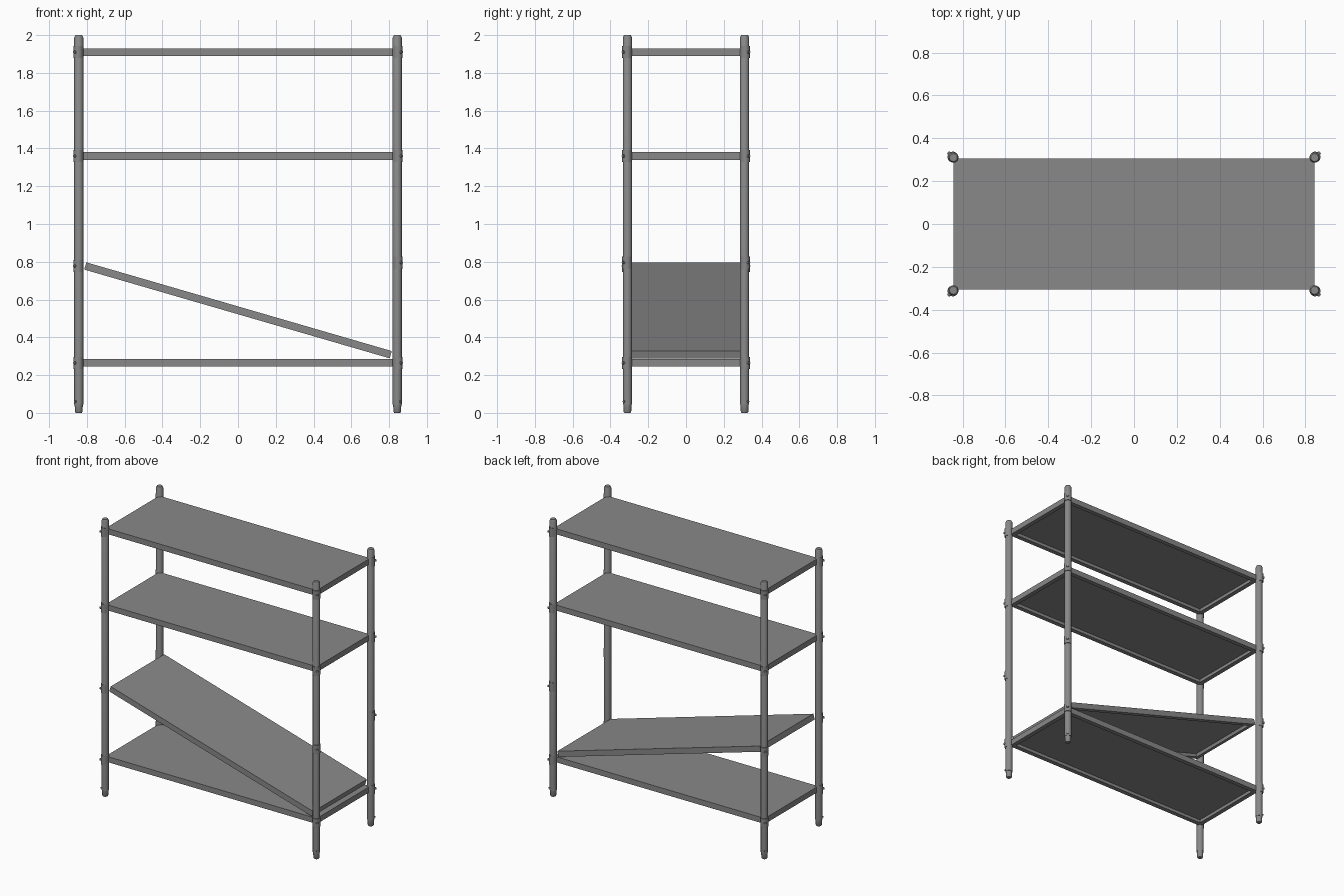
import bpy, bmesh, math
from mathutils import Matrix, Vector

cube = bpy.data.objects.get("Cube")
if cube:
    bpy.data.objects.remove(cube, do_unlink=True)

steel = bpy.data.materials.new("grey steel")
steel.use_nodes = True
steel.diffuse_color = (0.25, 0.25, 0.25, 1)
steel.node_tree.nodes["Principled BSDF"].inputs["Base Color"].default_value = steel.diffuse_color

POST_X, POST_Y, POST_R = 0.843, 0.31, 0.024
SHELF_SIZE = (1.684, 0.61, 0.04)


def finish(bm, name, smooth=True):
    bmesh.ops.recalc_face_normals(bm, faces=bm.faces)
    mesh = bpy.data.meshes.new(name)
    bm.to_mesh(mesh)
    bm.free()
    mesh.materials.append(steel)
    obj = bpy.data.objects.new(name, mesh)
    bpy.context.collection.objects.link(obj)
    if smooth:
        bpy.ops.object.select_all(action="DESELECT")
        obj.select_set(True)
        bpy.context.view_layer.objects.active = obj
        bpy.ops.object.shade_smooth_by_angle(angle=math.radians(35))
    return obj


def lathe(name, profile, centre):
    """Revolve (radius, height) pairs about a vertical axis."""
    bm = bmesh.new()
    verts = [bm.verts.new((r, 0, z)) for r, z in profile]
    edges = [bm.edges.new(pair) for pair in zip(verts, verts[1:])]
    bmesh.ops.spin(bm, geom=verts + edges, axis=(0, 0, 1), cent=(0, 0, 0),
                   angle=math.tau, steps=24)
    bmesh.ops.remove_doubles(bm, verts=bm.verts, dist=0.0001)
    bmesh.ops.translate(bm, verts=bm.verts, vec=centre)
    return finish(bm, name)


def shelf(name, z, tilt=0):
    """Pressed tray with an in-turned rim and a hollow underside."""
    bm = bmesh.new()
    bmesh.ops.create_cube(bm, size=1)
    bmesh.ops.scale(bm, vec=SHELF_SIZE, verts=bm.verts)
    bm.normal_update()
    under = min(bm.faces, key=lambda f: f.normal.z)
    bmesh.ops.inset_region(bm, faces=[under], thickness=0.045)
    bmesh.ops.inset_region(bm, faces=[under], thickness=0.001, depth=-0.022)
    obj = finish(bm, name, smooth=False)
    obj.location.z = z
    obj.rotation_euler.y = tilt


def bolt(name, centre, outward, radius, length):
    bm = bmesh.new()
    turn = Vector((0, 0, 1)).rotation_difference(outward).to_matrix().to_4x4()
    bmesh.ops.create_cone(bm, cap_ends=True, segments=12, radius1=radius,
                          radius2=radius * 0.8, depth=length,
                          matrix=Matrix.Translation(centre) @ turn)
    finish(bm, name)


# Three level shelves and the sloping one
for label, z in (("bottom", 0.265), ("upper", 1.36), ("top", 1.91)):
    shelf(label + "_shelf", z)
shelf("sloping_shelf", 0.543, math.radians(16.2))

# Posts with tapered feet, shelf clamps and bolts
for sx, side in ((1, "left"), (-1, "right")):
    for sy, end in ((-1, "front"), (1, "back")):
        corner = end + "_" + side
        centre = Vector((sx * POST_X, sy * POST_Y, 0))
        outward = Vector((sx, sy, 0)).normalized()
        lathe(corner + "_post",
              [(0, 0.045), (POST_R, 0.045), (POST_R, 1.988), (0.018, 2), (0, 2)], centre)
        lathe(corner + "_foot",
              [(0, 0), (0.016, 0), (0.02, 0.006), (0.022, 0.05), (0, 0.05)], centre)
        bolt(corner + "_foot_screw", centre + outward * 0.025 + Vector((0, 0, 0.06)),
             outward, 0.007, 0.01)
        for i, z in enumerate((0.265, 0.795 if sx > 0 else 0.778, 1.36, 1.91)):
            # Clamp shell sits slightly outside the post
            spot = centre + Vector((0, 0, z))
            lathe(f"{corner}_clamp_{i}",
                  [(0, -0.032), (0.025, -0.032), (0.025, 0.032), (0, 0.032)],
                  spot + outward * 0.004)
            bolt(f"{corner}_bolt_{i}", spot + outward * 0.03, outward, 0.009, 0.012)
